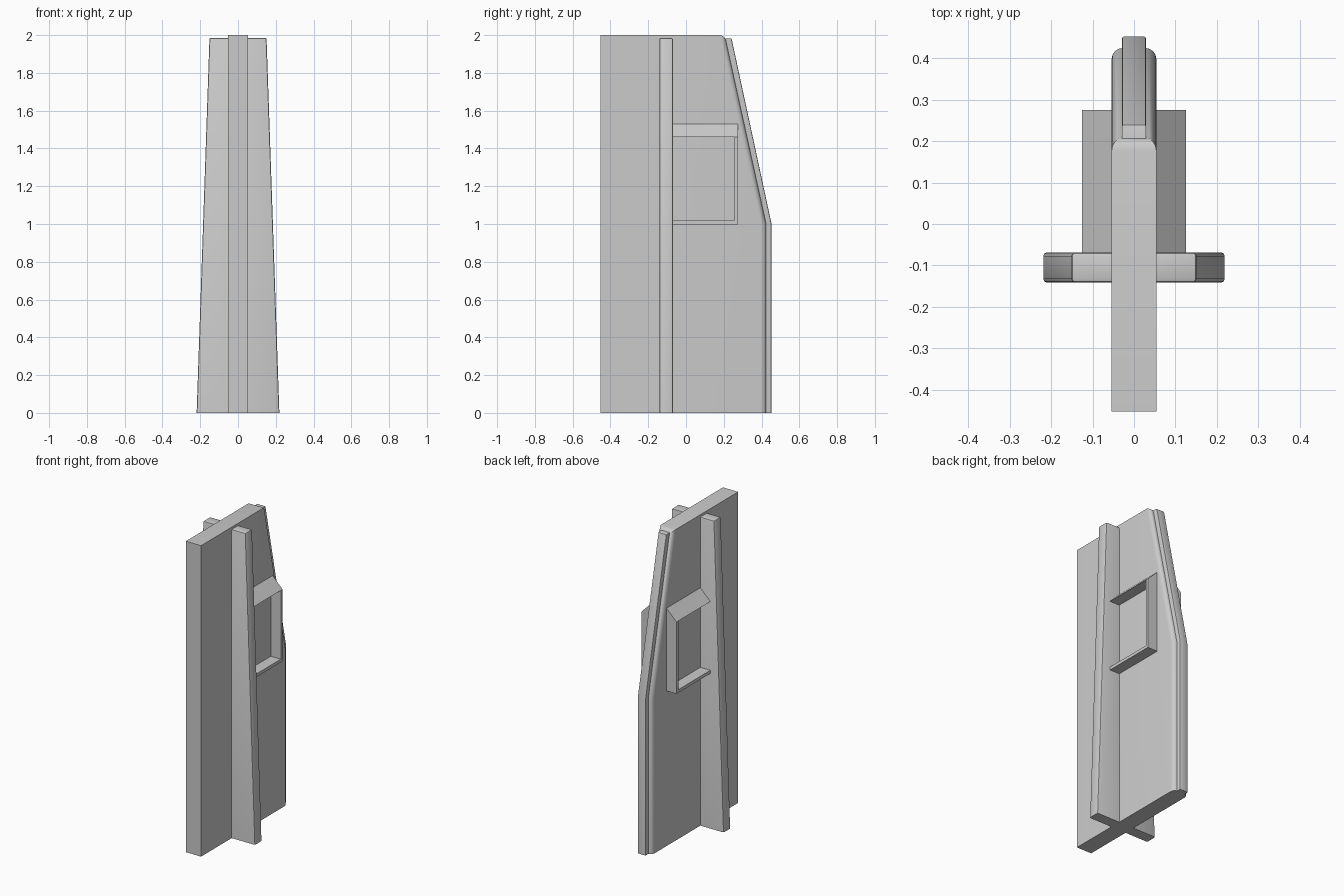
import bpy, bmesh
from mathutils import Vector

if "Cube" in bpy.data.objects:
    bpy.data.objects.remove(bpy.data.objects["Cube"])


def prism(name, profile, offset, depth, width=0.0, segs=3, pick=None):
    """Extrude a closed profile of 3D points, then bevel the picked edges."""
    bm = bmesh.new()
    lower = [bm.verts.new(p) for p in profile]
    upper = [bm.verts.new(Vector(p) + Vector(offset) * depth) for p in profile]
    n = len(profile)
    bm.faces.new(lower)
    bm.faces.new(upper[::-1])
    for i in range(n):
        j = (i + 1) % n
        bm.faces.new((lower[i], upper[i], upper[j], lower[j]))
    bmesh.ops.recalc_face_normals(bm, faces=bm.faces)
    if pick:
        edges = [e for e in bm.edges if pick(e.verts[0].co, e.verts[1].co)]
        bmesh.ops.bevel(bm, geom=edges, offset=width, segments=segs,
                        profile=0.5, affect='EDGES', clamp_overlap=True)
    bmesh.ops.recalc_face_normals(bm, faces=bm.faces)
    mesh = bpy.data.meshes.new(name)
    bm.to_mesh(mesh)
    bm.free()
    ob = bpy.data.objects.new(name, mesh)
    bpy.context.collection.objects.link(ob)
    if pick:
        bpy.ops.object.select_all(action='DESELECT')
        ob.select_set(True)
        bpy.context.view_layer.objects.active = ob
        bpy.ops.object.shade_smooth_by_angle(angle=0.6)
    return ob


def yz_slab(name, pts, half, **kw):
    return prism(name, [(-half, y, z) for y, z in pts], (1, 0, 0), 2 * half, **kw)


def rear_edges(a, b):
    # rear outline and top edge, leaving the base and the kink line alone
    if min(a.y, b.y) < 0.1 or max(a.z, b.z) < 0.01:
        return False
    return abs(a.z - b.z) > 0.1 or min(a.z, b.z) > 1.9


# Main upright panel with a rounded, sloping rear edge
yz_slab("main_panel", [(-0.453, 0), (0.425, 0), (0.425, 1.0), (0.205, 2.0), (-0.453, 2.0)],
        0.054, width=0.027, segs=4, pick=rear_edges)

# Raised strip along the rear edge
yz_slab("rear_strip", [(0.38, 0), (0.453, 0), (0.453, 1.0), (0.241, 1.983), (0.17, 1.983), (0.38, 1.0)],
        0.029, width=0.006, segs=2,
        pick=lambda a, b: min(a.y, b.y) > 0.2 and rear_edges(a, b) and a.y + b.y > 0.45
        and not (abs(a.y - 0.38) < 0.01 or abs(b.y - 0.38) < 0.01))

# Tapered cross rib
rib = [(-0.219, -0.141, 0), (0.219, -0.141, 0), (0.151, -0.141, 1.985), (-0.151, -0.141, 1.985)]
prism("cross_rib", rib, (0, 1, 0), 0.072, width=0.008, segs=2,
      pick=lambda a, b: max(a.z, b.z) > 0.01)

# Hooded frame on each side: sloped hood, bottom ledge and rear wall
IN, OUT = 0.045, 0.125
for side, s in (("right", 1), ("left", -1)):
    hood = [(IN * s, 1.46), (OUT * s, 1.46), (0.054 * s, 1.53), (IN * s, 1.53)]
    ledge = [(IN * s, 0.998), (OUT * s, 0.998), (OUT * s, 1.018), (IN * s, 1.018)]
    wall = [(IN * s, 1.018), (OUT * s, 1.018), (OUT * s, 1.46), (IN * s, 1.46)]
    for part, pts, y0, depth in (("hood", hood, -0.075, 0.35),
                                 ("ledge", ledge, -0.075, 0.35),
                                 ("rear_wall", wall, 0.256, 0.019)):
        prism(f"{side}_frame_{part}", [(x, y0, z) for x, z in pts], (0, 1, 0), depth)
